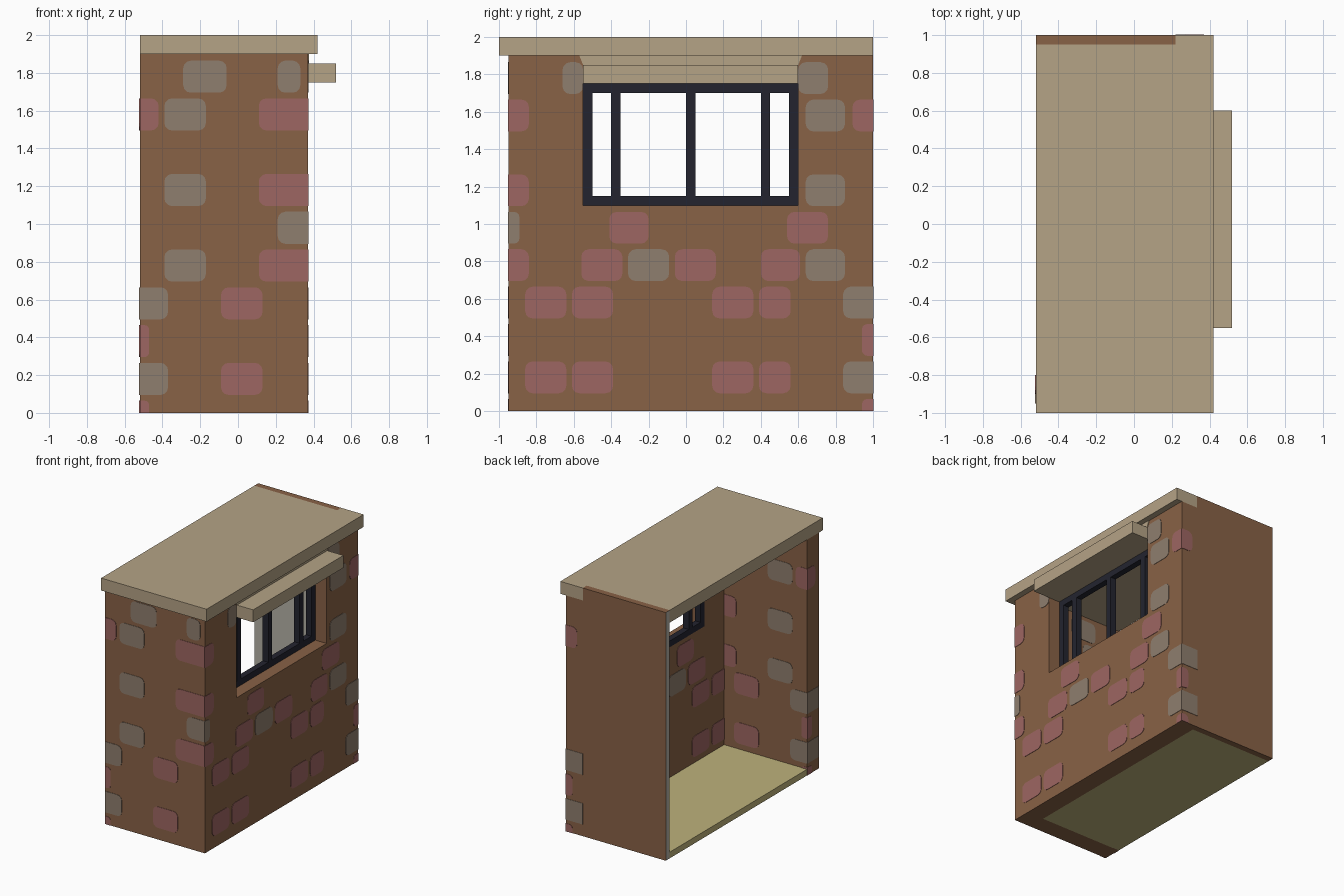
import bpy
import bmesh
import math
from mathutils import Vector

cube = bpy.data.objects.get("Cube")
if cube:
    bpy.data.objects.remove(cube, do_unlink=True)


def material(name, rgb):
    mat = bpy.data.materials.new(name)
    mat.use_nodes = True
    linear = [((c / 255 + 0.055) / 1.055) ** 2.4 for c in rgb] + [1]
    mat.diffuse_color = linear
    mat.node_tree.nodes["Principled BSDF"].inputs["Base Color"].default_value = linear
    return mat


BROWN = material("brown plaster", (137, 98, 70))
PINK = material("pink brick", (158, 102, 98))
GREY = material("grey brick", (143, 126, 110))
TAN = material("tan stone", (181, 163, 134))
YELLOW = material("yellow floor", (190, 178, 123))
LINING = material("pale grey lining", (182, 178, 167))
DARK = material("dark frame", (35, 36, 47))


def to_axis(axis, u, v, n):
    """Place a flat point (u, v) at depth n along the given axis."""
    return {"x": Vector((n, u, v)), "y": Vector((u, n, v)), "z": Vector((u, v, n))}[axis]


def add_prism(bm, axis, outline, start, end):
    verts = [bm.verts.new(to_axis(axis, u, v, start)) for u, v in outline]
    face = bm.faces.new(verts)
    grown = bmesh.ops.extrude_face_region(bm, geom=[face])["geom"]
    moved = [g for g in grown if isinstance(g, bmesh.types.BMVert)]
    bmesh.ops.translate(bm, verts=moved, vec=to_axis(axis, 0, 0, end - start))


def finish(name, bm, *mats):
    bmesh.ops.recalc_face_normals(bm, faces=bm.faces[:])
    mesh = bpy.data.meshes.new(name)
    bm.to_mesh(mesh)
    bm.free()
    for mat in mats:
        mesh.materials.append(mat)
    obj = bpy.data.objects.new(name, mesh)
    bpy.context.collection.objects.link(obj)
    return obj


def prism(name, axis, outline, start, end, mat):
    bm = bmesh.new()
    add_prism(bm, axis, outline, start, end)
    return finish(name, bm, mat)


def rect(u0, u1, v0, v1):
    return [(u0, v0), (u1, v0), (u1, v1), (u0, v1)]


# Main dimensions
LEFT, INNER_X, RIGHT = -0.52, 0.22, 0.37
FRONT, INNER_Y, PANEL_Y, BACK = -0.95, -0.8, 0.95, 1.0
WALL_TOP, ROOF_TOP, EAVE = 1.9, 2.0, 0.05
WIN_Y0, WIN_Y1, WIN_Z0, WIN_Z1 = -0.55, 0.6, 1.1, 1.75
BAR = 0.05

# Walls: the side wall is notched for the window
prism("front_wall", "y", rect(LEFT, INNER_X, 0, WALL_TOP), FRONT, INNER_Y, BROWN)
side = [(FRONT, 0), (BACK, 0), (BACK, WALL_TOP), (WIN_Y1, WALL_TOP), (WIN_Y1, WIN_Z0),
        (WIN_Y0, WIN_Z0), (WIN_Y0, WALL_TOP), (FRONT, WALL_TOP)]
prism("side_wall", "x", side, INNER_X, RIGHT, BROWN)

# Back panel with a pale lining on its inner face and open edge
panel = prism("back_panel", "z", rect(LEFT, INNER_X, PANEL_Y, BACK), 0, ROOF_TOP, BROWN)
panel.data.materials.append(LINING)
for poly in panel.data.polygons:
    poly.material_index = int(min(poly.normal.x, poly.normal.y) < -0.5)

# Floor and roof slab
prism("floor", "z", rect(LEFT, INNER_X, INNER_Y, PANEL_Y), 0, EAVE, YELLOW)
slab = [(LEFT, FRONT - EAVE), (RIGHT + EAVE, FRONT - EAVE), (RIGHT + EAVE, BACK),
        (INNER_X, BACK), (INNER_X, PANEL_Y), (LEFT, PANEL_Y)]
prism("roof", "z", slab, WALL_TOP, ROOF_TOP, TAN)

# Canopy over the window, with a stone header and its flared facing
CANOPY_TOP = WIN_Z1 + 0.1
prism("canopy", "x", rect(WIN_Y0, WIN_Y1, WIN_Z1, CANOPY_TOP), INNER_X, 0.52, TAN)
prism("header", "x", rect(WIN_Y0, WIN_Y1, CANOPY_TOP, WALL_TOP), INNER_X, RIGHT, TAN)
flare = [(WIN_Y0, CANOPY_TOP), (WIN_Y1, CANOPY_TOP),
         (WIN_Y1 + 0.02, WALL_TOP), (WIN_Y0 - 0.02, WALL_TOP)]
prism("header_facing", "x", flare, RIGHT, RIGHT + 0.006, TAN)

# Window frame
bm = bmesh.new()
for z in (WIN_Z0, WIN_Z1 - BAR):
    add_prism(bm, "x", rect(WIN_Y0, WIN_Y1, z, z + BAR), INNER_X, INNER_X + BAR)
for y in (WIN_Y0, -0.4, 0, 0.4, WIN_Y1 - BAR):
    add_prism(bm, "x", rect(y, y + BAR, WIN_Z0 + BAR, WIN_Z1 - BAR), INNER_X, INNER_X + BAR)
finish("window_frame", bm, DARK)

# Painted bricks: course number -> (start, end, colour) in hundredths along the wall
P, G = 0, 1
low = [(-9, 13, P), (-52, -37, G)]
end = [(-52, -47, P)]
mid = [(-39, -17, G), (11, 37, P)]
front_bricks = {9: [(-29, -6, G), (21, 33, G)], 8: mid + [(-52, -42, P)], 6: mid,
                5: [(21, 37, G)], 4: mid, 3: low, 2: end, 1: low, 0: end}
low = [(-86, -64, P), (-61, -39, P), (14, 36, P), (39, 56, P), (84, 100, G)]
end = [(94, 100, P)]
mid = [(-95, -84, P), (64, 85, G)]
side_bricks = {9: [(-66, -55, G), (60, 76, G)], 8: mid + [(89, 100, P)], 6: mid,
               5: [(-95, -89, G), (-41, -20, P), (54, 76, P)],
               4: mid + [(-56, -34, P), (-31, -9, G), (-6, 16, P), (40, 61, P)],
               3: low, 2: end, 1: low, 0: end}
back_bricks = {8: [(27, 37, P)], 3: [(22, 37, G)], 2: [(31, 37, P)],
               1: [(22, 37, G)], 0: [(31, 37, P)]}
edge_bricks = {8: [(-90, -80, P)], 3: [(-95, -80, G)], 2: [(-86, -80, P)],
               1: [(-95, -80, G)], 0: [(-86, -80, P)]}


def brick_outline(u0, u1, v0, v1, lo, hi):
    """Rounded rectangle; corners stay square where the wall ends."""
    r = min(0.04, (u1 - u0) / 2)
    pts = []
    for k, (u, v) in enumerate(rect(u0, u1, v0, v1)):
        if u <= lo + 0.005 or u >= hi - 0.005 or v <= 0:
            pts.append((u, v))
            continue
        cu = u + r if u == u0 else u - r
        cv = v + r if v == v0 else v - r
        for step in range(4):
            a = math.pi * (1 + k / 2 + step / 6)
            pts.append((cu + r * math.cos(a), cv + r * math.sin(a)))
    return pts


def lay_bricks(name, courses, axis, depth, out, lo, hi):
    """Thin plates on one wall surface, clipped to the span lo..hi."""
    for colour, mat in ((P, PINK), (G, GREY)):
        bm = bmesh.new()
        for course, bricks in courses.items():
            z = 0.2 * course - 0.02
            for start, stop, kind in bricks:
                u0, u1 = max(start / 100, lo), min(stop / 100, hi)
                if kind == colour and u1 - u0 > 0.02:
                    outline = brick_outline(u0, u1, max(z - 0.085, 0), z + 0.085, lo, hi)
                    add_prism(bm, axis, outline, depth, depth + out * 0.003)
        finish(name + ("_pink_bricks" if colour == P else "_grey_bricks"), bm, mat)


lay_bricks("front_outer", front_bricks, "y", FRONT, -1, LEFT, RIGHT)
lay_bricks("front_inner", front_bricks, "y", INNER_Y, 1, LEFT, INNER_X)
lay_bricks("side_outer", side_bricks, "x", RIGHT, 1, FRONT, BACK)
lay_bricks("side_inner", side_bricks, "x", INNER_X, -1, INNER_Y, PANEL_Y)
lay_bricks("back_corner", back_bricks, "y", BACK, 1, INNER_X, RIGHT)
lay_bricks("front_wall_edge", edge_bricks, "x", LEFT, -1, FRONT, INNER_Y)
